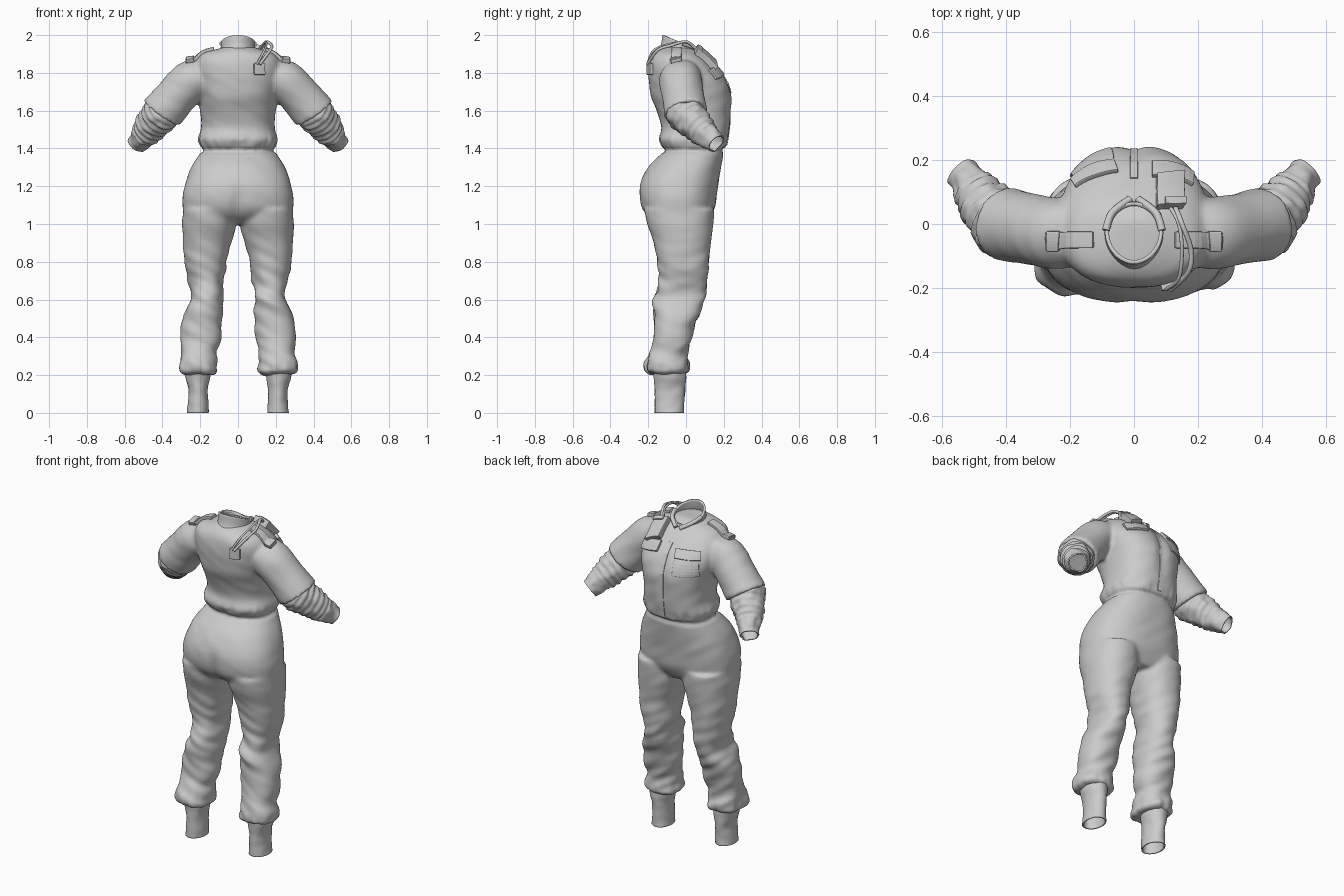
import bpy, bmesh, math
from mathutils import Vector, noise
from mathutils.bvhtree import BVHTree

cube = bpy.data.objects.get("Cube")
if cube:
    bpy.data.objects.remove(cube)

grey = bpy.data.materials.new("grey_fabric")
grey.use_nodes = True
tone = (0.6, 0.6, 0.6, 1)
grey.diffuse_color = tone
grey.node_tree.nodes["Principled BSDF"].inputs["Base Color"].default_value = tone


def add_object(name, data):
    obj = bpy.data.objects.new(name, data)
    bpy.context.collection.objects.link(obj)
    data.materials.clear()
    data.materials.append(grey)
    return obj


def from_bmesh(name, bm, smooth=True):
    bmesh.ops.recalc_face_normals(bm, faces=bm.faces)
    for face in bm.faces:
        face.smooth = smooth
    mesh = bpy.data.meshes.new(name)
    bm.to_mesh(mesh)
    bm.free()
    return add_object(name, mesh)


def spline(keys, steps=5):
    """Smooth interpolation through a list of equal-length tuples."""
    out = []
    for i in range(len(keys) - 1):
        a, b, c, d = (keys[max(i - 1, 0)], keys[i], keys[i + 1],
                      keys[min(i + 2, len(keys) - 1)])
        for s in range(steps):
            t = s / steps
            out.append([q + t / 2 * (r - p + t * (2*p - 5*q + 4*r - w + t * (3*(q - r) + w - p)))
                        for p, q, r, w in zip(a, b, c, d)])
    return out + [list(keys[-1])]


def loft(bm, rings, power=2.0, cap=True, sides=48):
    """Skin superellipse rings given as (centre, u, v)."""
    def signed(value):
        return math.copysign(abs(value) ** (2 / power), value)
    loops = []
    for centre, u, v in rings:
        angles = [math.tau * k / sides for k in range(sides)]
        loops.append([bm.verts.new(centre + u * signed(math.cos(a)) + v * signed(math.sin(a)))
                      for a in angles])
    for low, high in zip(loops, loops[1:]):
        for k in range(sides):
            n = (k + 1) % sides
            bm.faces.new((low[k], low[n], high[n], high[k]))
    if cap:
        bm.faces.new(loops[0])
        bm.faces.new(loops[-1])


def upright(inner, outer, back, front, z):
    """Horizontal ring from its extents."""
    return (Vector(((inner + outer) / 2, (back + front) / 2, z)),
            Vector(((outer - inner) / 2, 0, 0)), Vector((0, (front - back) / 2, 0)))


def across(axis, x, y, z, r, side):
    """Round ring across a limb axis, on either side of the body."""
    d = Vector((axis[0] * side, axis[1], axis[2])).normalized()
    u = d.cross(Vector((0, 1, 0))).normalized()
    return Vector((x * side, y, z)), u * r, d.cross(u) * r


def bump(value, centre, width):
    return math.exp(-((value - centre) / width) ** 2)


# Body: z, half width, back, front
TORSO = [(1.0, .13, -.13, .1), (1.04, .27, -.2, .13), (1.1, .293, -.24, .155),
         (1.2, .283, -.245, .17), (1.3, .248, -.2, .185), (1.38, .2, -.125, .2),
         (1.41, .2, -.13, .215), (1.45, .212, -.145, .222), (1.51, .195, -.13, .232),
         (1.6, .2, -.155, .24), (1.67, .212, -.185, .246), (1.74, .23, -.195, .225),
         (1.8, .235, -.2, .185), (1.86, .225, -.195, .125), (1.9, .19, -.178, .08),
         (1.925, .12, -.15, .045), (1.94, .07, -.12, .01)]
# Legs: z, inner, outer, back, front
LEG = [(.2, .14, .285, -.18, -.01), (.22, .11, .315, -.215, .018), (.26, .11, .315, -.212, .015),
       (.31, .112, .302, -.195, .01), (.4, .09, .308, -.17, .03), (.5, .085, .298, -.17, .06),
       (.6, .085, .255, -.172, .1), (.7, .075, .265, -.142, .113), (.8, .06, .285, -.155, .12),
       (.9, .035, .291, -.17, .132), (1.0, .008, .295, -.205, .145), (1.08, .02, .29, -.22, .15)]
SLEEVE = [(.15, -.035, 1.83, .07), (.195, -.035, 1.805, .1), (.25, -.03, 1.76, .112),
          (.33, -.015, 1.675, .11), (.405, 0, 1.587, .117)]

bm = bmesh.new()
loft(bm, [upright(-w, w, b, f, z) for z, w, b, f in spline(TORSO)], 2.4)
for side in (-1, 1):
    loft(bm, [upright(i * side, o * side, b, f, z) for z, i, o, b, f in spline(LEG)], 2.2)
    loft(bm, [across((.56, .16, -.81), *k, side) for k in spline(SLEEVE)])
base = from_bmesh("body_base", bm)
remesh = base.modifiers.new("Blend", 'REMESH')
remesh.mode = 'VOXEL'
remesh.voxel_size = 0.011
relax = base.modifiers.new("Relax", 'SMOOTH')
relax.iterations = 7
graph = bpy.context.evaluated_depsgraph_get()
body_mesh = bpy.data.meshes.new_from_object(base.evaluated_get(graph))
bpy.data.objects.remove(base)
body = add_object("coverall_body", body_mesh)

# Cloth folds, waist gathers, chest and seat shaping
bm = bmesh.new()
bm.from_mesh(body_mesh)
bm.normal_update()
shifts = []
for vert in bm.verts:
    x, y, z = vert.co
    folds = noise.noise(Vector((x * 6, y * 7, z * 17 + x * 9)))
    gathers = noise.noise(Vector((x * 26, y * 26, z * 9)))
    knee = bump(z, .62, .2) + bump(z, .27, .12)
    amount = folds * (.003 + .011 * knee) + gathers * .007 * (bump(z, 1.43, .04) + bump(z, .23, .04))
    if abs(x) < .25:
        amount -= .013 * bump(z, 1.39, .012)
        middle = bump(x, 0, .035)
        amount -= middle * (.012 * bump(z, 1.66, .13) if y > 0 else .014 * bump(z, 1.1, .08))
    shifts.append(vert.normal * amount)
for vert, shift in zip(bm.verts, shifts):
    vert.co += shift
for face in bm.faces:
    face.smooth = True
bm.to_mesh(body_mesh)
surface = BVHTree.FromBMesh(bm)
bm.free()


def tube(name, rings, power=2.0, thick=.008, ripple=0.0):
    """Open fabric tube with wall thickness and optional creases."""
    bm = bmesh.new()
    loft(bm, rings, power, cap=False)
    bm.normal_update()
    for vert in bm.verts:
        x, y, z = vert.co
        crease = noise.noise(Vector((abs(x) * 20, y * 22, z * 24)))
        vert.co += vert.normal * crease * ripple
    obj = from_bmesh(name, bm)
    wall = obj.modifiers.new("Wall", 'SOLIDIFY')
    wall.thickness = thick
    wall.offset = -1
    return obj


# Forearm sleeves and ankle cuffs
FOREARM = [(.36, -.04, 1.64, .09), (.4, -.015, 1.595, .1), (.435, .03, 1.55, .093),
           (.475, .075, 1.505, .08), (.505, .115, 1.465, .066), (.538, .158, 1.425, .053)]
CUFF = [(0.0, .155, .27, -.165, -.01), (.05, .157, .265, -.165, -.01), (.12, .16, .262, -.166, -.005),
        (.18, .15, .278, -.17, 0), (.22, .145, .285, -.175, 0)]
for side, word in ((-1, "right"), (1, "left")):
    rings = []
    for n, (x, y, z, r) in enumerate(spline(FOREARM, 8)):
        roll = .004 * math.sin(n * 1.5) * (n < 31)
        rings.append(across((.52, .64, -.56), x, y, z, r + roll, side))
    tube(word + "_forearm_sleeve", rings, ripple=.009)
    tube(word + "_ankle_cuff", [upright(i * side, o * side, b, f, z)
                                for z, i, o, b, f in spline(CUFF)], ripple=.003)

# Stand collar, sloping down toward the chest
COLLAR = [(1.875, .105, .118, -.045), (1.91, .094, .104, -.042), (1.962, .09, .097, -.038)]
tube("collar", [(Vector((0, -.028, z)), Vector((w, 0, 0)), Vector((0, d, s)))
                for z, w, d, s in spline(COLLAR)], 1.9, .012)


def cord(name, points, radius):
    curve = bpy.data.curves.new(name, 'CURVE')
    curve.dimensions = '3D'
    curve.bevel_depth = radius
    curve.bevel_resolution = 3
    curve.use_fill_caps = True
    line = curve.splines.new('POLY')
    path = spline(points, 8)
    line.points.add(len(path) - 1)
    for point, co in zip(line.points, path):
        point.co = (*co, 1)
    return add_object(name, curve)


def plate(name, centre, u, v, cast, thick, bevel=.004):
    """Pad that follows the body surface below a rectangle."""
    centre, u, v, cast = map(Vector, (centre, u, v, cast))
    bm = bmesh.new()
    nu, nv = 8, 8
    grid = []
    for i in range(nu + 1):
        for j in range(nv + 1):
            start = centre + u * (i / nu - .5) + v * (j / nv - .5) - cast
            hit = surface.ray_cast(start, cast)[0] or centre
            grid.append(bm.verts.new(hit + cast * .003))
    for i in range(nu):
        for j in range(nv):
            a = i * (nv + 1) + j
            face = bm.faces.new((grid[a], grid[a + 1], grid[a + nv + 2], grid[a + nv + 1]))
            face.normal_update()
            if face.normal.dot(cast) > 0:
                face.normal_flip()
    mesh = bpy.data.meshes.new(name)
    bm.to_mesh(mesh)
    bm.free()
    obj = add_object(name, mesh)
    solid = obj.modifiers.new("Thickness", 'SOLIDIFY')
    solid.thickness = thick + .003
    solid.offset = 1
    edge = obj.modifiers.new("Edge", 'BEVEL')
    edge.width = bevel
    edge.segments = 2
    return obj


DOWN, BACK, FORTH = (0, 0, -1), (0, -1, 0), (0, 1, 0)
# Shoulder straps with raised end tabs
for side, word in ((-1, "right"), (1, "left")):
    plate(word + "_shoulder_strap", (.2 * side, -.05, 1.9), (.15, 0, 0), (0, .05, 0), DOWN, .016)
    plate(word + "_strap_tab", (.25 * side, -.05, 1.9), (.04, 0, 0), (0, .056, 0), DOWN, .022)
    cord(word + "_collar_flap", [(.088 * side, -.02, 1.955), (.068 * side, .035, 1.937),
                                 (.012 * side, .078, 1.905)], .012)

# Front placket, chest pocket, radio mount and handset
plate("front_placket", (0, 0, 1.63), (.024, 0, 0), (0, 0, .42), BACK, .004, .001)
plate("chest_pocket", (-.125, 0, 1.755), (.125, 0, 0), (.012, 0, .13), BACK, .008)
plate("pocket_flap", (-.12, 0, 1.8), (.132, 0, 0), (.012, 0, .045), BACK, .014)
plate("radio_mount", (.118, 0, 1.8), (.125, 0, -.025), (0, 0, .05), BACK, .014)
plate("radio_handset", (.108, .095, 1.87), (.08, .01, 0), (0, .095, 0), DOWN, .035)
plate("handset_clip", (.12, .055, 1.9), (.06, 0, 0), (0, .02, 0), DOWN, .042)

# Cables over the shoulder to a plug on the back
plate("back_plug", (.11, 0, 1.82), (.055, 0, 0), (0, 0, .06), FORTH, .018)
cord("outer_cable", [(.13, .05, 1.93), (.15, .0, 1.965), (.178, -.08, 1.945),
                     (.17, -.15, 1.92), (.115, -.205, 1.845)], .008)
cord("inner_cable", [(.115, .05, 1.93), (.14, .0, 1.96), (.15, -.08, 1.955),
                     (.14, -.17, 1.92), (.1, -.205, 1.845)], .006)
